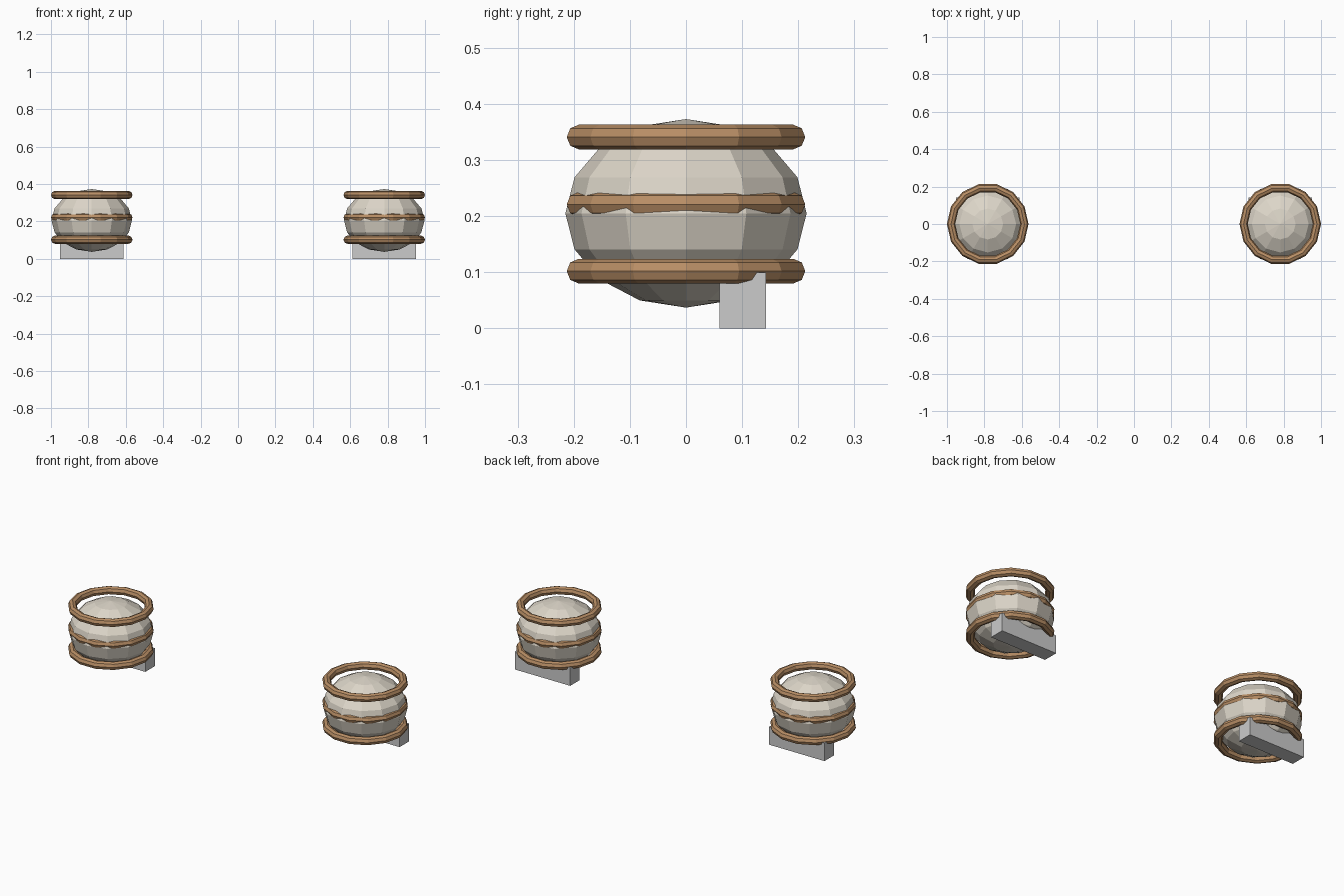
import bpy

if "Cube" in bpy.data.objects:
    bpy.data.objects.remove(bpy.data.objects["Cube"])


def material(name, rgb):
    m = bpy.data.materials.new(name)
    m.diffuse_color = (*rgb, 1)
    m.use_nodes = True
    m.node_tree.nodes["Principled BSDF"].inputs["Base Color"].default_value = m.diffuse_color
    return m


clay = material("pale_clay", (0.72, 0.67, 0.58))
copper = material("copper_band", (0.48, 0.27, 0.13))


def finish(name, mat=None):
    ob = bpy.context.object
    ob.name = name
    if mat:
        ob.data.materials.append(mat)
    return ob


for side, x in (("left", -0.782), ("right", 0.782)):
    # squashed low-poly body
    bpy.ops.mesh.primitive_uv_sphere_add(segments=12, ring_count=8, radius=1,
                                         location=(x, 0, 0.205))
    finish(side + "_body", clay).scale = (0.215, 0.215, 0.168)

    # three hoops around the body
    for part, z in (("lower", 0.102), ("middle", 0.221), ("upper", 0.341)):
        bpy.ops.mesh.primitive_torus_add(major_segments=14, minor_segments=8,
                                         major_radius=0.196, minor_radius=0.022,
                                         location=(x, 0, z))
        finish(f"{side}_{part}_hoop", copper)

    # block foot under the rear
    bpy.ops.mesh.primitive_cube_add(size=1, location=(x, 0.1015, 0.05))
    finish(side + "_foot").scale = (0.34, 0.083, 0.10)
